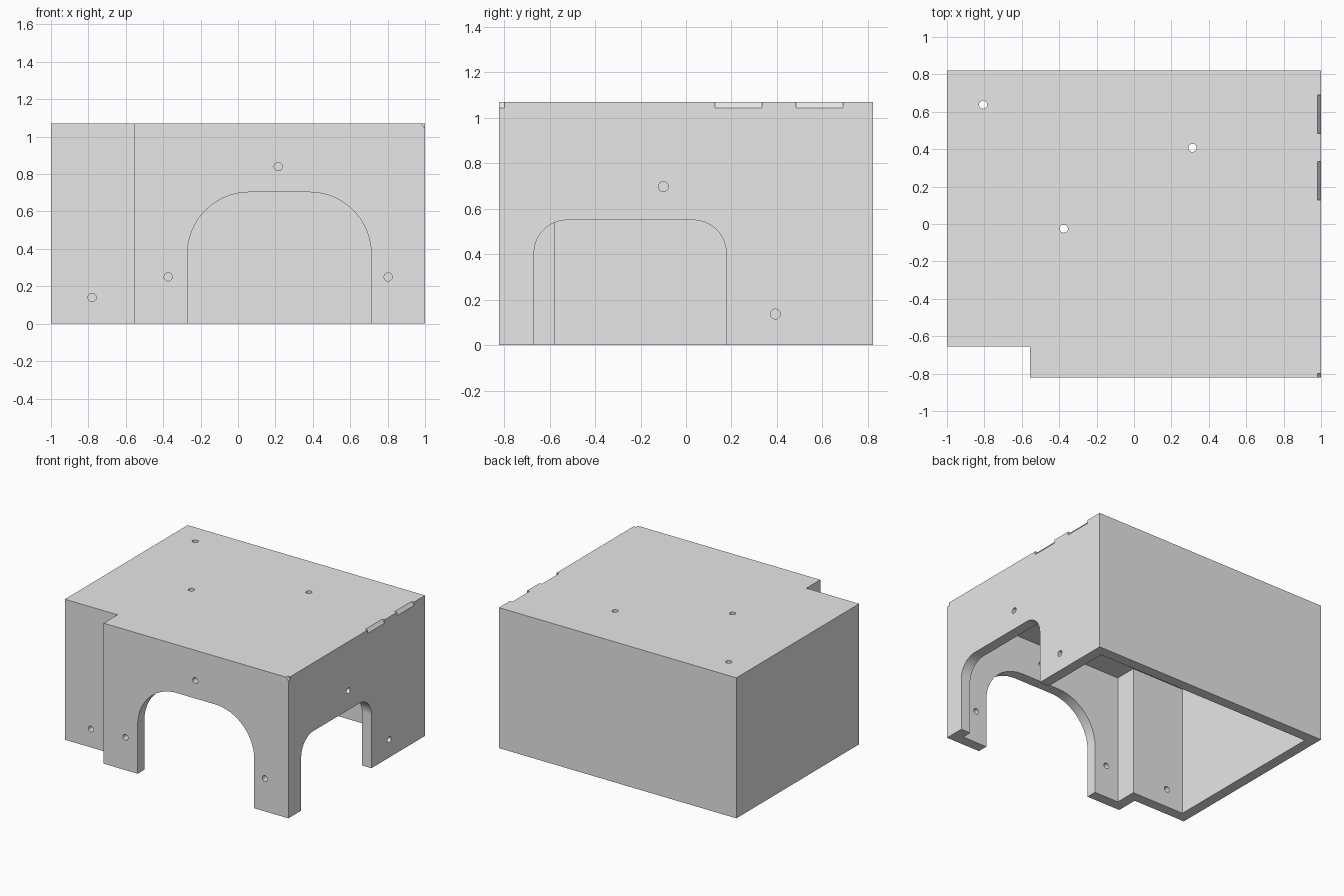
import bpy, bmesh, math

if "Cube" in bpy.data.objects:
    bpy.data.objects.remove(bpy.data.objects["Cube"], do_unlink=True)

# Overall sizes
HX, HY, H = 1.0, 0.822, 1.07
WALL = 0.08
STEP_X, STEP_Y = -0.556, -0.655
HOLE_R = 0.022

grey = bpy.data.materials.new("light grey")
grey.use_nodes = True
grey.diffuse_color = (0.8, 0.8, 0.8, 1)
grey.node_tree.nodes["Principled BSDF"].inputs["Base Color"].default_value = (0.8, 0.8, 0.8, 1)


def prism(name, pts, axis, lo, hi):
    """Extrude a flat outline along one axis from lo to hi."""
    place = {"x": lambda a, b, t: (t, a, b),
             "y": lambda a, b, t: (a, t, b),
             "z": lambda a, b, t: (a, b, t)}[axis]
    bm = bmesh.new()
    ends = [[bm.verts.new(place(a, b, t)) for a, b in pts] for t in (lo, hi)]
    for ring in ends:
        bm.faces.new(ring)
    n = len(pts)
    for i in range(n):
        j = (i + 1) % n
        bm.faces.new((ends[0][i], ends[0][j], ends[1][j], ends[1][i]))
    bmesh.ops.recalc_face_normals(bm, faces=bm.faces)
    mesh = bpy.data.meshes.new(name)
    bm.to_mesh(mesh)
    bm.free()
    mesh.materials.append(grey)
    obj = bpy.data.objects.new(name, mesh)
    bpy.context.collection.objects.link(obj)
    return obj


def arc(cx, cy, r, start, end, steps):
    return [(cx + r * math.cos(math.radians(start + (end - start) * i / steps)),
             cy + r * math.sin(math.radians(start + (end - start) * i / steps)))
            for i in range(steps + 1)]


def footprint(inset):
    """Plan outline with a stepped-back front corner."""
    x, y = HX - inset, HY - inset
    sx, sy = STEP_X + inset, STEP_Y + inset
    return [(-x, sy), (sx, sy), (sx, -y), (x, -y), (x, y), (-x, y)]


def arch(left, right, top, r):
    """Doorway outline with rounded upper corners, open at the floor."""
    return ([(left, -0.1), (right, -0.1)]
            + arc(right - r, top - r, r, 0, 90, 20)
            + arc(left + r, top - r, r, 90, 180, 20))


def circle(a, b):
    return arc(a, b, HOLE_R, 0, 345, 23)


# Hollow cover, open underneath
cover = prism("cover", footprint(0), "z", 0, H)
cutters = [prism("cavity_cutter", footprint(WALL), "z", -0.2, H - WALL)]

# Arched openings in the front and side walls
cutters.append(prism("front_arch_cutter", arch(-0.27, 0.712, 0.703, 0.33), "y", -1, -0.7))
cutters.append(prism("side_arch_cutter", arch(-0.668, 0.177, 0.55, 0.145), "x", 0.85, 1.1))

# Screw holes
for a, b in [(-0.78, 0.14), (-0.373, 0.25), (0.803, 0.25), (0.215, 0.84)]:
    cutters.append(prism("front_hole_cutter", circle(a, b), "y", -1, -0.5))
for a, b in [(-0.1, 0.697), (0.393, 0.137)]:
    cutters.append(prism("side_hole_cutter", circle(a, b), "x", 0.85, 1.1))
for a, b in [(-0.807, 0.638), (0.312, 0.407), (-0.375, -0.025)]:
    cutters.append(prism("top_hole_cutter", circle(a, b), "z", 0.9, 1.2))

# Short chamfers along the upper side edge
bevel = [(0.96, H + 0.026), (1.02, H - 0.052), (1.02, H + 0.026)]
for lo, hi in [(-0.9, -0.798), (0.128, 0.335), (0.483, 0.69)]:
    cutters.append(prism("edge_chamfer_cutter", bevel, "y", lo, hi))

# Apply every cut, then discard the cutters
bpy.context.view_layer.objects.active = cover
cover.select_set(True)
for cutter in cutters:
    cutter.hide_render = True
    cut = cover.modifiers.new("cut", "BOOLEAN")
    cut.operation = "DIFFERENCE"
    cut.solver = "EXACT"
    cut.object = cutter
    bpy.ops.object.modifier_apply(modifier=cut.name)
    bpy.data.objects.remove(cutter, do_unlink=True)

bpy.ops.object.shade_smooth_by_angle(angle=math.radians(25))
